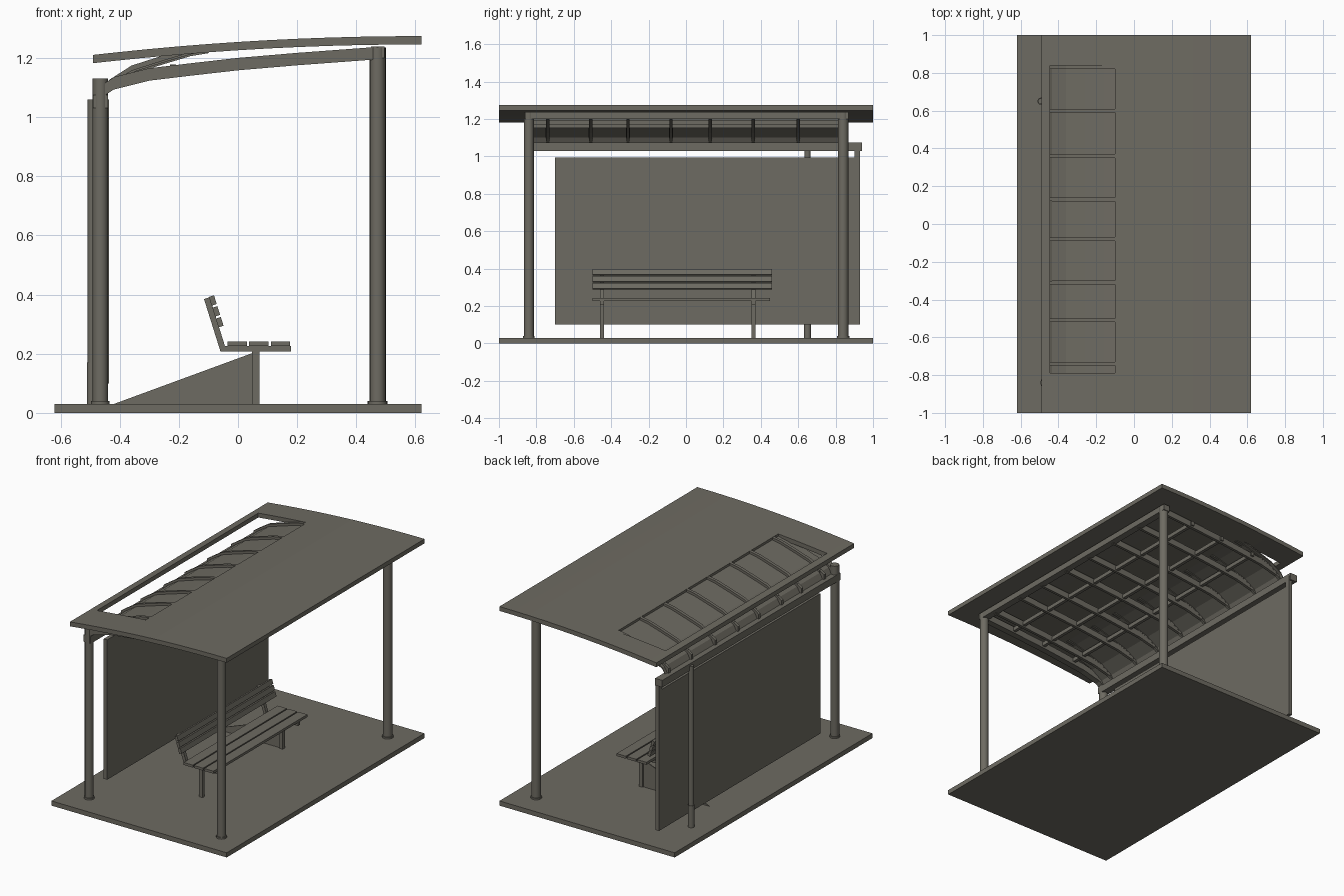
import bpy, bmesh, math
from mathutils import Vector

cube = bpy.data.objects.get("Cube")
if cube:
    bpy.data.objects.remove(cube, do_unlink=True)

stone = bpy.data.materials.new("warm_grey")
stone.use_nodes = True
colour = (0.155, 0.147, 0.122, 1)
stone.diffuse_color = colour
stone.node_tree.nodes["Principled BSDF"].inputs["Base Color"].default_value = colour


def finish(name, bm):
    bmesh.ops.recalc_face_normals(bm, faces=bm.faces)
    mesh = bpy.data.meshes.new(name)
    bm.to_mesh(mesh)
    bm.free()
    mesh.materials.append(stone)
    obj = bpy.data.objects.new(name, mesh)
    bpy.context.collection.objects.link(obj)
    return obj


def extrude(name, profile, y0, y1):
    """Sweep a side profile of (x, z) points from y0 to y1."""
    bm = bmesh.new()
    face = bm.faces.new([bm.verts.new((x, y0, z)) for x, z in profile])
    out = bmesh.ops.extrude_face_region(bm, geom=[face])
    verts = [v for v in out["geom"] if isinstance(v, bmesh.types.BMVert)]
    bmesh.ops.translate(bm, verts=verts, vec=(0, y1 - y0, 0))
    return finish(name, bm)


def box(name, x0, x1, y0, y1, z0, z1):
    return extrude(name, [(x0, z0), (x1, z0), (x1, z1), (x0, z1)], y0, y1)


def band(name, points, drop, y0, y1):
    """A strip that follows a curve, with a constant depth below it."""
    return extrude(name, points + [(x, z - drop) for x, z in reversed(points)], y0, y1)


def post(name, x, y, top, radius, foot):
    bm = bmesh.new()
    for r, z0, z1 in ((radius, 0.03, top), (radius * 1.2, 0.03, foot)):
        part = bmesh.ops.create_cone(bm, cap_ends=True, segments=12, radius1=r, radius2=r, depth=z1 - z0)
        bmesh.ops.translate(bm, verts=part["verts"], vec=(x, y, (z0 + z1) / 2))
    obj = finish(name, bm)
    bpy.ops.object.select_all(action="DESELECT")
    obj.select_set(True)
    bpy.context.view_layer.objects.active = obj
    bpy.ops.object.shade_smooth_by_angle(angle=math.radians(40))


# Floor and posts
box("floor_slab", -0.62, 0.62, -1, 1, 0, 0.03)
post("front_post_right", 0.472, -0.84, 1.235, 0.026, 0.04)
post("front_post_left", 0.472, 0.84, 1.235, 0.028, 0.04)
post("back_post_right", -0.465, -0.84, 1.13, 0.026, 0.04)
post("back_post_left", -0.492, 0.65, 1.06, 0.016, 0.17)

# Rear wall panel
box("wall_panel", -0.46, -0.436, -0.70, 0.93, 0.10, 0.995)
box("wall_end_strip", -0.46, -0.436, 0.90, 0.93, 0.99, 1.06)


# Roof sheet with a long opening near the rear
def roof_z(x):
    return 1.21 + 0.115 * (x + 0.49) - 0.052 * (x + 0.49) ** 2


def roof_strip(name, x0, x1, y0, y1):
    steps = max(1, round((x1 - x0) / 0.1))
    xs = [x0 + (x1 - x0) * i / steps for i in range(steps + 1)]
    band(name, [(x, roof_z(x)) for x in xs], 0.028, y0, y1)


hole_x0, hole_x1, hole_y0, hole_y1 = -0.445, -0.10, -0.79, 0.84
roof_strip("roof_main", hole_x1, 0.62, -1, 1)
roof_strip("roof_rear_rail", -0.49, hole_x0, -1, 1)
roof_strip("roof_right_end", hole_x0, hole_x1, -1, hole_y0)
roof_strip("roof_left_end", hole_x0, hole_x1, hole_y1, 1)

# Curved skin that drops from the roof to the rear beam
skin = [(-0.46, 1.065), (-0.435, 1.11), (-0.36, 1.158), (-0.26, 1.19),
        (-0.16, 1.22), (-0.06, 1.24)]
band("curved_skin", skin, 0.008, -0.82, 0.86)

# Ribs: a deep lower band and a thin fin standing on the skin
rib = [(-0.465, 1.105), (-0.42, 1.135), (-0.30, 1.165), (-0.15, 1.183),
       (0, 1.20), (0.2, 1.217), (0.47, 1.237)]
fin = [(x, z + 0.016) for x, z in skin[1:5]] + [(-0.10, 1.246)]
rib_positions = [-0.74, -0.51, -0.31, -0.08, 0.13, 0.36, 0.60, 0.83]
for i, y in enumerate(rib_positions):
    band(f"rib_{i}", rib, 0.04, y - 0.009, y + 0.009)
    band(f"rib_fin_{i}", fin, 0.03, y - 0.01, y + 0.01)
band("end_beam", rib, 0.042, -0.86, -0.82)

# Lengthwise beams and purlins
box("front_beam", 0.45, 0.495, -0.86, 0.87, 1.20, 1.238)
box("rear_beam", -0.49, -0.44, -0.86, 0.94, 1.03, 1.075)
for i, x in enumerate((-0.22, 0.02, 0.25)):
    z = 1.20 + 0.08 * x
    box(f"purlin_{i}", x - 0.01, x + 0.01, -0.84, 0.85, z - 0.03, z - 0.005)

# Bench seat slats, back slats and supports
for i in range(3):
    x = -0.035 + i * 0.073
    box(f"seat_slat_{i}", x, x + 0.065, -0.50, 0.45, 0.226, 0.242)


def leaning(t, off):
    """Point at fraction t up the backrest, pushed forward by off."""
    base, tip = Vector((-0.06, 0.21)), Vector((-0.115, 0.385))
    p = base.lerp(tip, t) + Vector((0.954, 0.3)) * off
    return p.x, p.y


for i, t in enumerate((0.42, 0.63, 0.84)):
    box_profile = [leaning(t, 0.018), leaning(t + 0.17, 0.018),
                   leaning(t + 0.17, 0.036), leaning(t, 0.036)]
    extrude(f"back_slat_{i}", box_profile, -0.50, 0.46)

for side, y in (("right", -0.45), ("left", 0.36)):
    box(f"bench_leg_{side}", 0.048, 0.072, y - 0.011, y + 0.011, 0.03, 0.215)
    box(f"seat_bearer_{side}", -0.06, 0.18, y - 0.011, y + 0.011, 0.208, 0.226)
    extrude(f"back_support_{side}",
            [leaning(0, 0), leaning(1, 0), leaning(1, 0.02), leaning(0, 0.02)],
            y - 0.011, y + 0.011)

# Triangular brace sheet behind the left leg
extrude("brace_sheet", [(-0.42, 0.03), (0.07, 0.03), (0.07, 0.21)], 0.357, 0.363)
